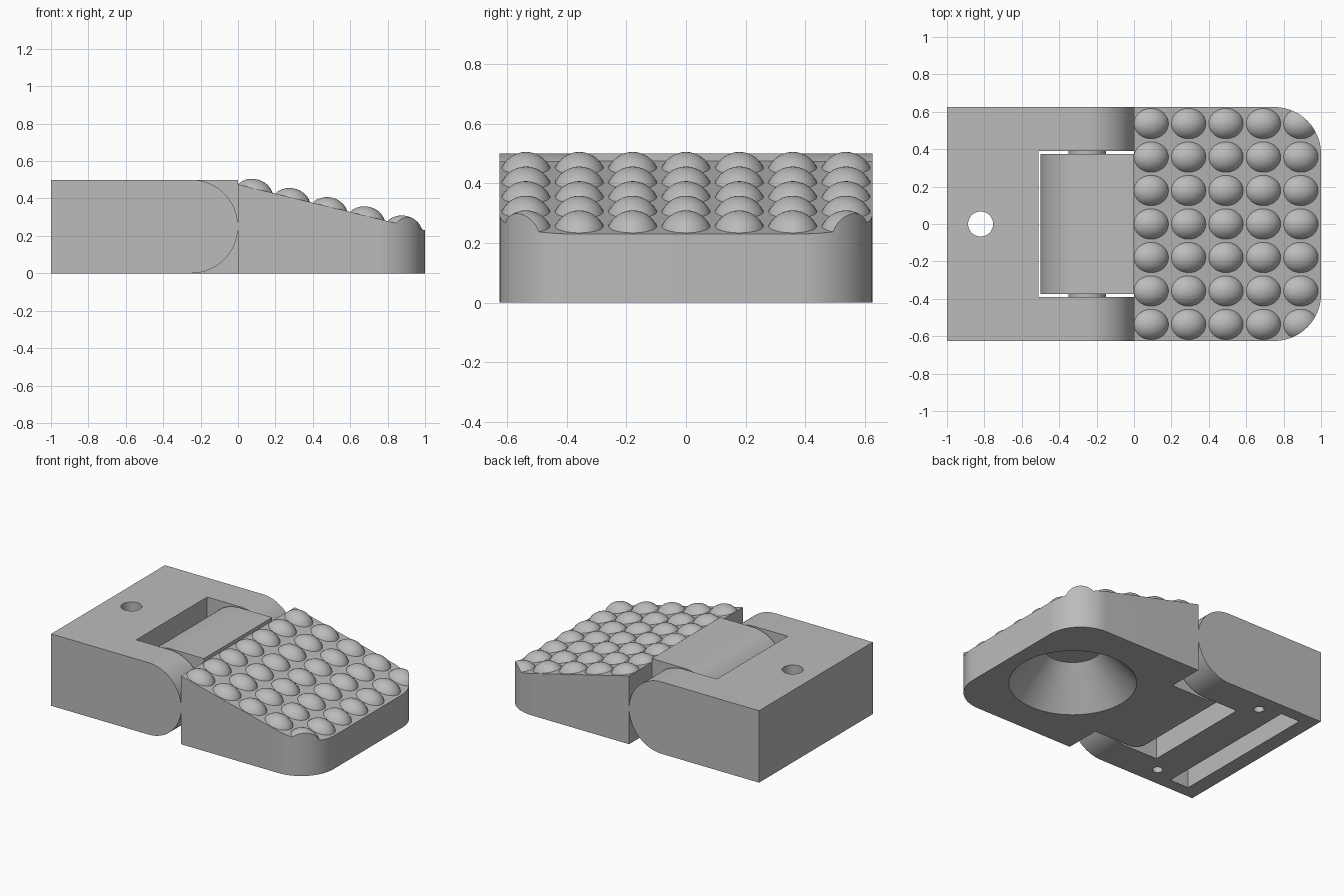
import bpy, bmesh, math
from mathutils import Matrix, Vector

if "Cube" in bpy.data.objects:
    bpy.data.objects.remove(bpy.data.objects["Cube"])

grey = bpy.data.materials.new("grey_plastic")
grey.diffuse_color = (0.5, 0.5, 0.5, 1)
grey.use_nodes = True
grey.node_tree.nodes["Principled BSDF"].inputs["Base Color"].default_value = grey.diffuse_color


def make(name, bm):
    bmesh.ops.recalc_face_normals(bm, faces=bm.faces)
    mesh = bpy.data.meshes.new(name)
    bm.to_mesh(mesh)
    bm.free()
    mesh.materials.append(grey)
    ob = bpy.data.objects.new(name, mesh)
    bpy.context.collection.objects.link(ob)
    return ob


def prism(name, points, vec):
    """Closed profile of 3D points, extruded along vec."""
    bm = bmesh.new()
    face = bm.faces.new([bm.verts.new(p) for p in points])
    res = bmesh.ops.extrude_face_region(bm, geom=[face], use_keep_orig=True)
    verts = [g for g in res["geom"] if isinstance(g, bmesh.types.BMVert)]
    bmesh.ops.translate(bm, verts=verts, vec=vec)
    return make(name, bm)


def box(name, x0, x1, y0, y1, z0, z1):
    return prism(name, [(x0, y0, z0), (x1, y0, z0), (x1, y1, z0), (x0, y1, z0)], (0, 0, z1 - z0))


def cone(name, r1, r2, depth, matrix, seg=64):
    bm = bmesh.new()
    bmesh.ops.create_cone(bm, cap_ends=True, segments=seg, radius1=r1, radius2=r2,
                          depth=depth, matrix=matrix)
    return make(name, bm)


def boolean(ob, cutter, op="DIFFERENCE"):
    mod = ob.modifiers.new("cut", "BOOLEAN")
    mod.operation, mod.solver, mod.object = op, "EXACT", cutter
    bpy.context.view_layer.objects.active = ob
    bpy.ops.object.modifier_apply(modifier="cut")
    bpy.data.objects.remove(cutter)


def arc(cx, cy, r, a0, a1, n):
    return [(cx + r * math.cos(math.radians(a0 + (a1 - a0) * i / n)),
             cy + r * math.sin(math.radians(a0 + (a1 - a0) * i / n))) for i in range(n + 1)]


W = 0.625                      # half width
TOP, SLOPE = 0.475, -0.245     # sloped pad surface

# Hinge base with rounded end, notch for the tongue, slot and holes
side = [(-1, 0)] + arc(-0.25, 0.25, 0.25, -90, 90, 40) + [(-1, 0.5)]
base = prism("hinge_base", [(x, -W, z) for x, z in side], (0, 2 * W, 0))
boolean(base, box("cut", -0.51, 0.1, -0.39, 0.39, -0.1, 0.6))
boolean(base, box("cut", -0.895, -0.75, -0.54, 0.54, -0.1, 0.3))
boolean(base, cone("cut", 0.067, 0.067, 0.6, Matrix.Translation((-0.82, 0, 0.45)), 48))
for s in (-1, 1):
    boolean(base, cone("cut", 0.033, 0.033, 0.5, Matrix.Translation((-0.605, 0.493 * s, 0)), 32))

# Hinge tongue, rounded on its inner end
side = arc(-0.25, 0.25, 0.25, 90, 270, 40) + [(0, 0), (0, 0.5)]
tongue = prism("hinge_tongue", [(x, -0.375, z) for x, z in side], (0, 0.75, 0))

# Hinge pin
pin = cone("hinge_pin", 0.1, 0.1, 0.84,
           Matrix.Translation((-0.25, 0, 0.25)) @ Matrix.Rotation(math.pi / 2, 4, "X"), 48)

# Wedge pad with rounded outer corners
outline = ([(0, -W)] + arc(0.75, -0.375, 0.25, -90, 0, 24)
           + arc(0.75, 0.375, 0.25, 0, 90, 24) + [(0, W)])
pad = prism("wedge_pad", [(x, y, 0) for x, y in outline], (0, 0, 1))
bm = bmesh.new()
bm.from_mesh(pad.data)
normal = Vector((-SLOPE, 0, 1)).normalized()
cut = bmesh.ops.bisect_plane(bm, geom=bm.verts[:] + bm.edges[:] + bm.faces[:],
                             plane_co=(0, 0, TOP), plane_no=normal, clear_outer=True)
bmesh.ops.holes_fill(bm, edges=[e for e in bm.edges if e.is_boundary])
bmesh.ops.recalc_face_normals(bm, faces=bm.faces)
bm.to_mesh(pad.data)
bm.free()

# Conical recess under the pad
k = 0.22 / 0.25
boolean(pad, cone("cut", 0.4 + 0.1 * k, 0.18, 0.35, Matrix.Translation((0.5, 0, 0.075))))

# Grid of grip bumps on the slope, trimmed at the rounded corners
bm = bmesh.new()
tilt = Matrix.Rotation(math.atan(-SLOPE), 4, "Y")
for i in range(5):
    for j in range(-3, 4):
        x, y = 0.092 + 0.2 * i, 0.179 * j
        on_slope = Vector((x, y, TOP + SLOPE * x))
        m = (Matrix.Translation(on_slope - 0.04 * normal) @ tilt
             @ Matrix.Diagonal((0.106, 0.0906, 0.0906, 1)))
        bmesh.ops.create_uvsphere(bm, u_segments=32, v_segments=20, radius=1, matrix=m)
bmesh.ops.bisect_plane(bm, geom=bm.verts[:] + bm.edges[:] + bm.faces[:],
                       plane_co=Vector((0, 0, TOP)) - 0.004 * normal, plane_no=normal,
                       clear_inner=True)
bmesh.ops.holes_fill(bm, edges=[e for e in bm.edges if e.is_boundary])
bumps = make("grip_bumps", bm)
boolean(bumps, prism("trim", [(x, y, 0) for x, y in outline], (0, 0, 1)), "INTERSECT")

# Smooth curved surfaces, keep hard edges
for ob in (base, tongue, pin, pad, bumps):
    bpy.ops.object.select_all(action="DESELECT")
    ob.select_set(True)
    bpy.context.view_layer.objects.active = ob
    bpy.ops.object.shade_smooth_by_angle(angle=math.radians(30))
